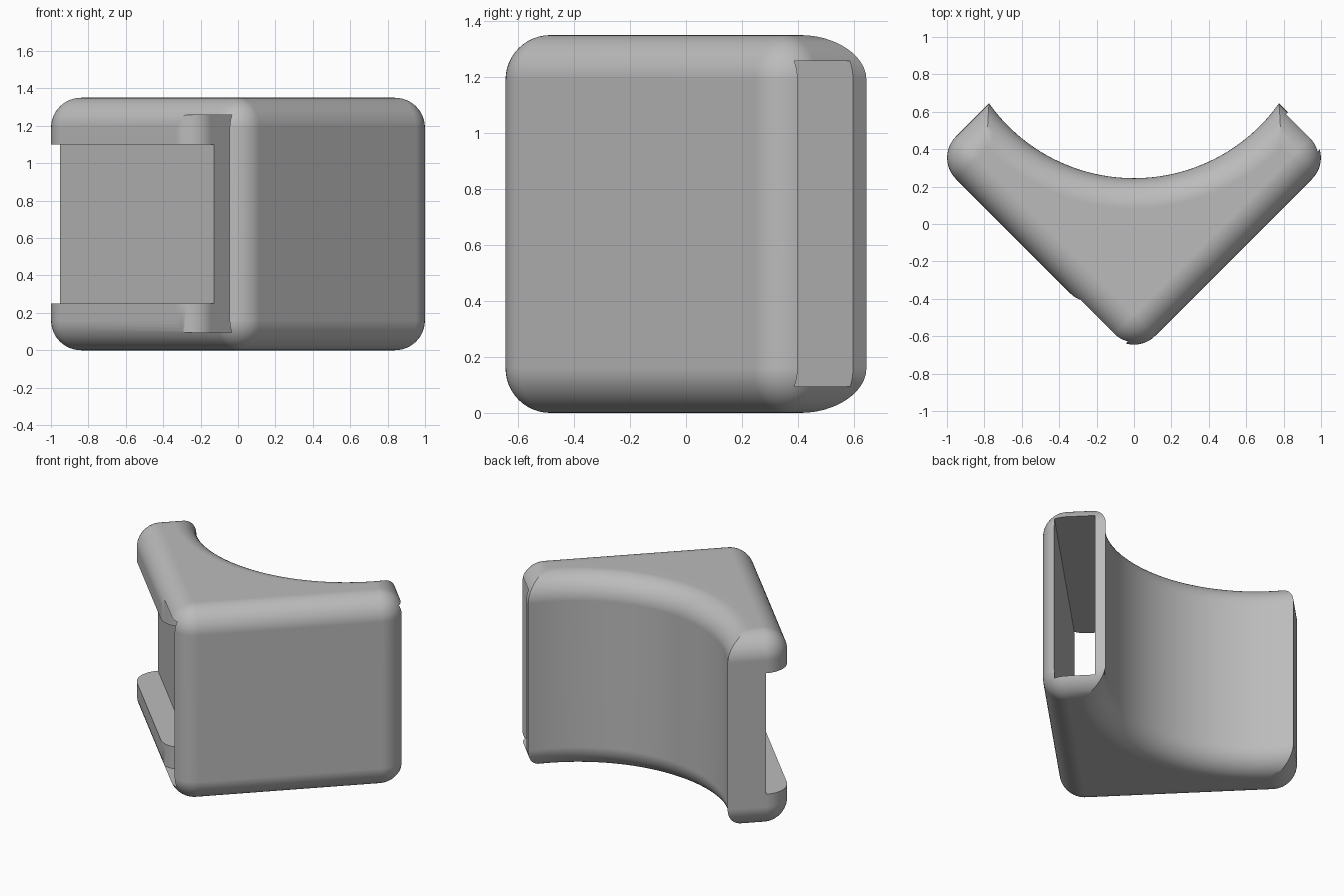
import bpy, bmesh
from math import sqrt, sin, cos, pi, atan2, radians

cube = bpy.data.objects.get("Cube")
if cube:
    bpy.data.objects.remove(cube, do_unlink=True)

# Main sizes: s runs along (1,-1), w along (1,1)
SIDE, END, HEIGHT = 0.503, 1.004, 1.35
ROUND = 0.16
ARC_Y, ARC_R = 1.196, 0.951
STEPS = 12

grey = bpy.data.materials.new("plain grey")
grey.use_nodes = True
colour = (0.5, 0.5, 0.5, 1)
grey.diffuse_color = colour
grey.node_tree.nodes["Principled BSDF"].inputs["Base Color"].default_value = colour


def to_xy(s, w):
    return (s + w) / sqrt(2), (w - s) / sqrt(2)


def loft(name, rings):
    """Closed solid through rings of equal point count."""
    bm = bmesh.new()
    loops = [[bm.verts.new(p) for p in ring] for ring in rings]
    n = len(loops[0])
    for a, b in zip(loops, loops[1:]):
        for i in range(n):
            j = (i + 1) % n
            bm.faces.new((a[i], a[j], b[j], b[i]))
    bm.faces.new(loops[0][::-1])
    bm.faces.new(loops[-1])
    bmesh.ops.remove_doubles(bm, verts=bm.verts, dist=0.0005)
    bmesh.ops.recalc_face_normals(bm, faces=bm.faces)
    mesh = bpy.data.meshes.new(name)
    bm.to_mesh(mesh)
    bm.free()
    obj = bpy.data.objects.new(name, mesh)
    bpy.context.collection.objects.link(obj)
    mesh.materials.append(grey)
    return obj


def outline(inset):
    """Plan of the body, drawn inwards by the inset."""
    r = ROUND - inset
    pts = []
    # Three rounded corners: left end, front, right end
    corners = [(ROUND - END, ROUND - SIDE, pi),
               (SIDE - ROUND, ROUND - SIDE, 1.5 * pi),
               (SIDE - ROUND, END - ROUND, 0)]
    for s, w, start in corners:
        for i in range(STEPS + 1):
            a = start + pi / 2 * i / STEPS
            pts.append(to_xy(s + r * cos(a), w + r * sin(a)))
    # Concave back between the two pointed tips
    rad = ARC_R + inset
    k = sqrt(2) * (END - inset) - ARC_Y
    tip = (k + sqrt(2 * rad * rad - k * k)) / 2
    half = atan2(tip, tip - k)
    for i in range(49):
        a = half - 2 * half * i / 48
        pts.append((rad * sin(a), ARC_Y - rad * cos(a)))
    return pts


# Body with rounded top and bottom edges
levels = []
for i in range(STEPS + 1):
    a = pi / 2 * i / STEPS
    levels.append((ROUND * (1 - cos(a)), ROUND * (1 - sin(a))))
levels = [(z, d) for z, d in levels]
levels += [(HEIGHT - z, d) for z, d in reversed(levels)]
body = loft("body", [[(x, y, z) for x, y in outline(d)] for z, d in levels])


def cut(name, plan, low, high):
    tool = loft(name, [[(*to_xy(s, w), z) for s, w in plan] for z in (low, high)])
    tool.hide_render = True
    mod = body.modifiers.new(name, 'BOOLEAN')
    mod.operation, mod.solver, mod.object = 'DIFFERENCE', 'EXACT', tool
    bpy.context.view_layer.objects.active = body
    bpy.ops.object.modifier_apply(modifier=name)
    bpy.data.objects.remove(tool, do_unlink=True)


# Through slot with a flared lip at its front mouth
LEFT, RIGHT, FLARE = 0.16, 0.42, 0.135
lip = [(LEFT - FLARE + FLARE * cos(a), FLARE - SIDE - FLARE * sin(a))
       for a in (pi / 2 * i / STEPS for i in range(STEPS + 1))]
cut("slot", [(RIGHT, -0.9), (RIGHT, 1.2), (LEFT, 1.2)] + lip
    + [(LEFT - FLARE, -0.9)], 0.095, 1.257)

# Open recess across the other wall
cut("recess", [(-1.3, -0.9), (LEFT + 0.02, -0.9), (LEFT + 0.02, -0.34),
               (-1.3, -0.34)], 0.25, 1.10)

bpy.ops.object.select_all(action='DESELECT')
body.select_set(True)
bpy.context.view_layer.objects.active = body
bpy.ops.object.shade_smooth_by_angle(angle=radians(30))
weighted = body.modifiers.new("even shading", 'WEIGHTED_NORMAL')
weighted.keep_sharp = True
